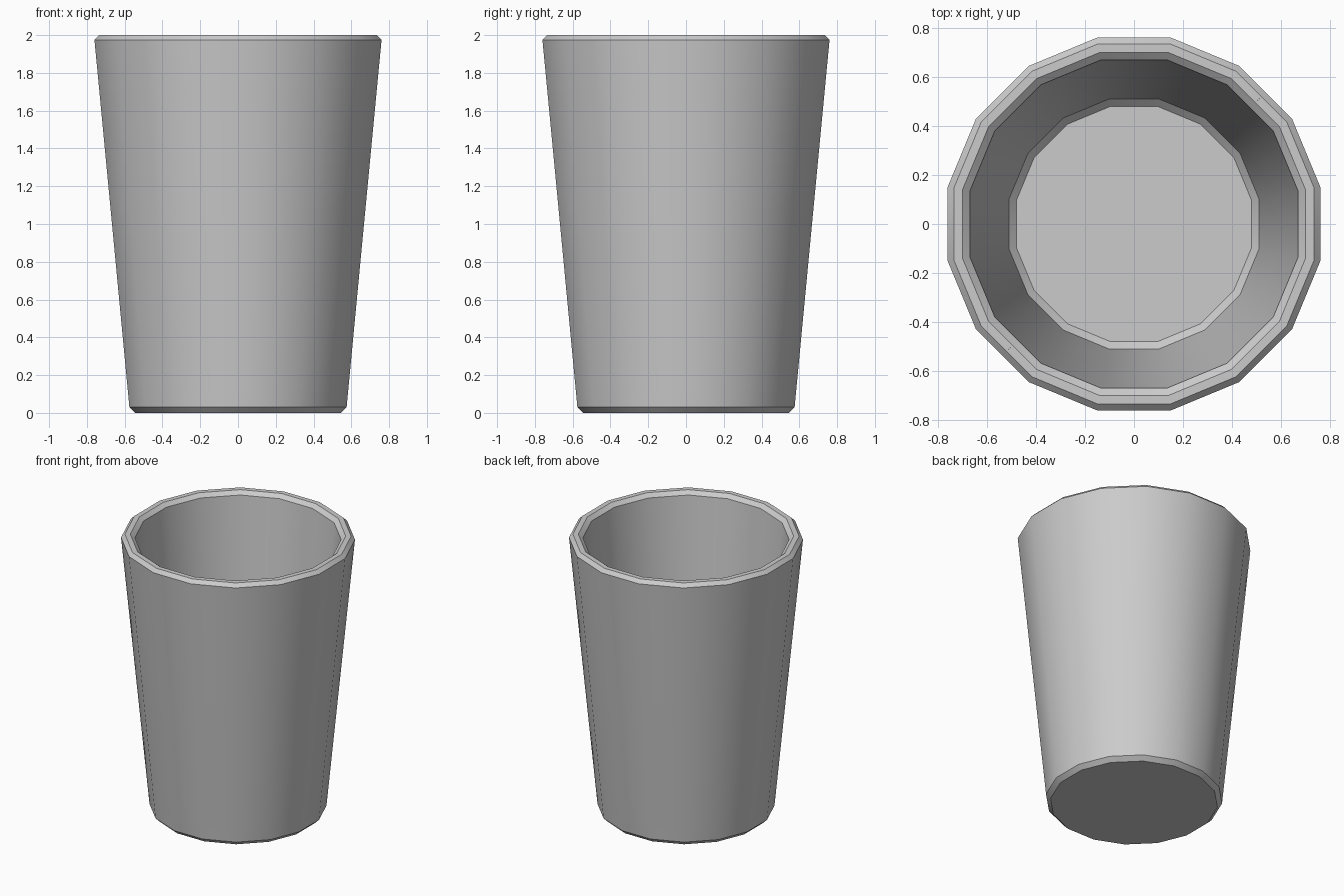
import bpy, bmesh
from math import cos, sin, radians

if "Cube" in bpy.data.objects:
    bpy.data.objects.remove(bpy.data.objects["Cube"])

STEP = 22.5  # sixteen-sided cup, flats facing the axes


def outer(z):
    return 0.575 + (z - 0.03) * 0.185 / 1.95


def inner(z):
    return 0.51 + (z - 0.13) * 0.16 / 1.85


def wedge(name, profile, start, facets):
    """Closed solid: a cross-section swept round part of the cup.
    Radii are measured to the flats; seams run down the middle of flats."""
    bm = bmesh.new()
    rings = []
    for k in range(2 * facets + 1):
        a = radians(start + k * STEP / 2)
        s = 1 / cos(radians(STEP / 2)) if k % 2 else 1
        rings.append([bm.verts.new((r * s * cos(a), r * s * sin(a), z))
                      for r, z in profile])
    n = len(profile)
    for p, q in zip(rings, rings[1:]):
        for i in range(n):
            j = (i + 1) % n
            bm.faces.new((p[i], q[i], q[j], p[j]))
    bm.faces.new(rings[0])
    bm.faces.new(rings[-1][::-1])
    bmesh.ops.remove_doubles(bm, verts=bm.verts[:], dist=1e-5)
    # join each pair of coplanar half flats inside the piece
    bmesh.ops.dissolve_limit(bm, angle_limit=radians(0.5),
                             verts=bm.verts[:], edges=bm.edges[:])
    bmesh.ops.recalc_face_normals(bm, faces=bm.faces[:])
    me = bpy.data.meshes.new(name)
    bm.to_mesh(me)
    bm.free()
    ob = bpy.data.objects.new(name, me)
    bpy.context.collection.objects.link(ob)
    bpy.ops.object.select_all(action='DESELECT')
    ob.select_set(True)
    bpy.context.view_layer.objects.active = ob
    bpy.ops.object.shade_smooth_by_angle(angle=radians(30))
    return ob


# Cross-sections as (radius, height)
base = [(0, 0), (0.545, 0), (0.575, 0.03), (outer(0.11), 0.11),
        (0.51, 0.13), (0.48, 0.10), (0, 0.10)]
lower = [(outer(0.11), 0.11), (outer(1.06), 1.06),
         (inner(1.06), 1.06), (0.51, 0.13)]
upper = [(outer(1.06), 1.06), (0.76, 1.975), (0.735, 2.0),
         (0.70, 2.0), (0.67, 1.975), (inner(1.06), 1.06)]

# Cracked base, lower wall and upper wall with rim
for i in range(8):
    wedge("base_piece", base, i * 2 * STEP + STEP, 2)
    wedge("lower_wall_piece", lower, i * 2 * STEP, 2)
for i in range(16):
    wedge("upper_wall_piece", upper, i * STEP, 1)
